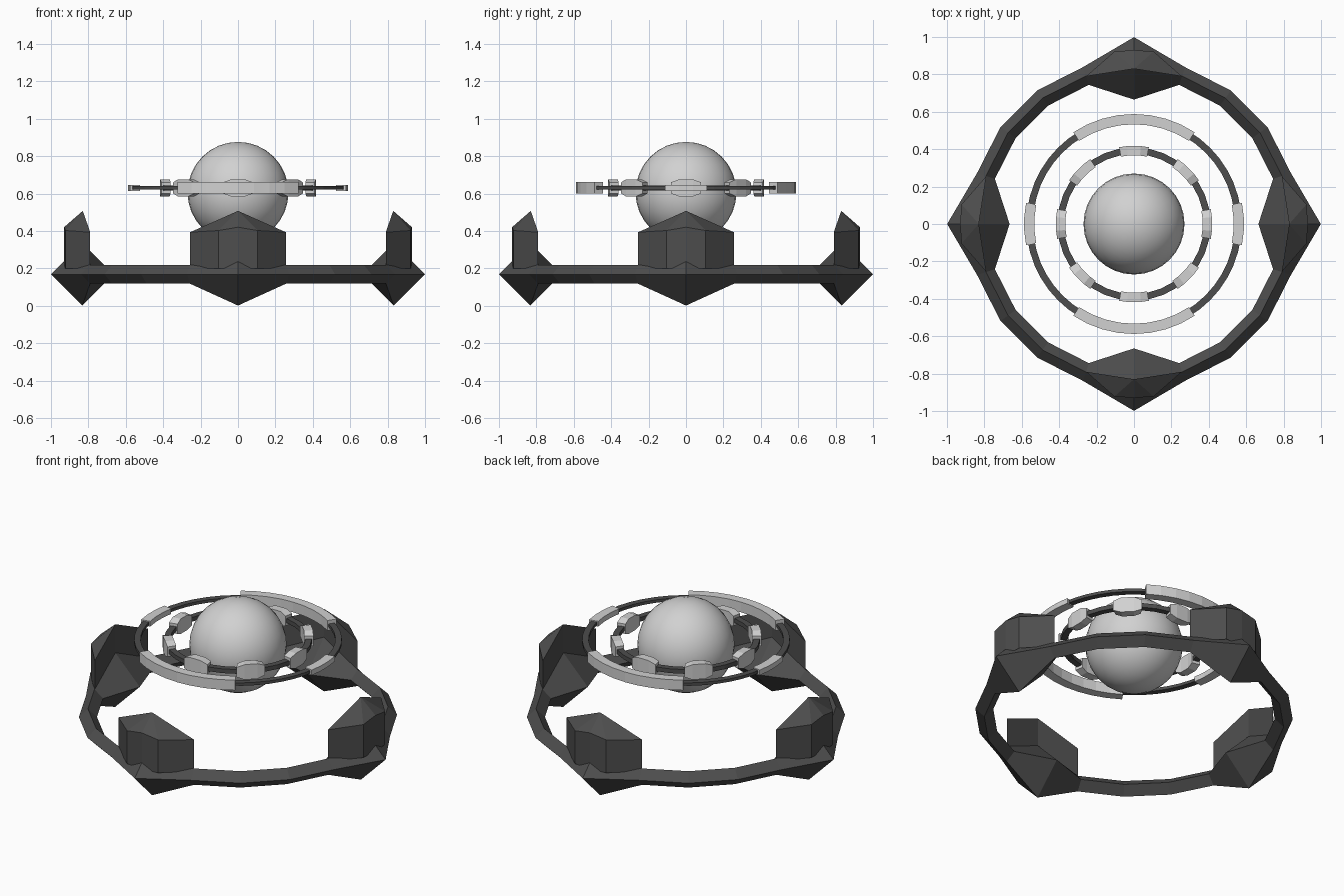
import bpy, bmesh, math
from math import cos, sin, radians, pi

cube = bpy.data.objects.get("Cube")
if cube:
    bpy.data.objects.remove(cube, do_unlink=True)


def material(name, v):
    m = bpy.data.materials.new(name)
    m.use_nodes = True
    m.diffuse_color = (v, v, v, 1)
    bsdf = next(n for n in m.node_tree.nodes if n.type == 'BSDF_PRINCIPLED')
    bsdf.inputs["Base Color"].default_value = (v, v, v, 1)
    bsdf.inputs["Roughness"].default_value = 0.6
    return m


DARK = material("dark grey", 0.075)
LIGHT = material("light grey", 0.64)


def finish(name, bm, mat):
    bmesh.ops.recalc_face_normals(bm, faces=bm.faces[:])
    me = bpy.data.meshes.new(name)
    bm.to_mesh(me)
    bm.free()
    me.materials.append(mat)
    ob = bpy.data.objects.new(name, me)
    bpy.context.collection.objects.link(ob)
    return ob


def sweep(name, sections, mat, closed=False):
    """Sweep a loop of (radius, z) points around z; sections = [(angle, loop)]."""
    bm = bmesh.new()
    rows = [[bm.verts.new((r * cos(a), r * sin(a), z)) for r, z in loop]
            for a, loop in sections]
    n = len(rows[0])
    for i in range(len(rows) if closed else len(rows) - 1):
        p, q = rows[i], rows[(i + 1) % len(rows)]
        for k in range(n):
            bm.faces.new((p[k], p[(k + 1) % n], q[(k + 1) % n], q[k]))
    if not closed:
        bm.faces.new(rows[0])
        bm.faces.new(rows[-1])
    return finish(name, bm, mat)


def box(r0, r1, z, h):
    return [(r0, z - h), (r1, z - h), (r1, z + h), (r0, z + h)]


# Base ring: diamond section, swollen at the four cardinal points
R, ZB = 0.832, 0.168
base = []
for i in range(20):
    s = 0.167 if i % 5 == 0 else 0.05
    base.append((i * pi / 10, [(R + s, ZB), (R, ZB + s), (R - s, ZB), (R, ZB - s)]))
sweep("base_ring", base, DARK, closed=True)

# Four upright horns rising from the swollen points
PLAN = [(0.0, 0.83, 0.507), (0.256, 0.79, 0.393), (0.105, 0.922, 0.402),
        (0.0, 0.93, 0.42), (-0.105, 0.922, 0.402), (-0.256, 0.79, 0.393)]
FOOT = [0.30, 0.20, 0.20, 0.20, 0.20, 0.20]
for i, side in enumerate(("front", "left", "back", "right")):
    bm = bmesh.new()
    a = i * pi / 2
    c, s = cos(a), sin(a)
    top, low = [], []
    for (x, y, z), f in zip(PLAN, FOOT):
        px, py = x * c + y * s, x * s - y * c
        top.append(bm.verts.new((px, py, z)))
        low.append(bm.verts.new((px, py, f)))
    for k in range(6):
        j = (k + 1) % 6
        bm.faces.new((top[k], top[j], low[j], low[k]))
    for loop in (top, low):
        for tri in ((0, 1, 2), (0, 2, 3), (0, 3, 4), (0, 4, 5)):
            bm.faces.new([loop[t] for t in tri])
    finish(side + "_horn", bm, DARK)

# Central sphere
bm = bmesh.new()
bmesh.ops.create_uvsphere(bm, u_segments=32, v_segments=16, radius=0.27)
bmesh.ops.translate(bm, verts=bm.verts[:], vec=(0, 0, 0.606))
for f in bm.faces:
    f.smooth = True
finish("core_sphere", bm, LIGHT)

# Thin dark rings
ZR = 0.63
for name, r0, r1, h, n in (("inner_ring", 0.374, 0.41, 0.013, 32),
                           ("outer_ring", 0.54, 0.576, 0.009, 48)):
    sweep(name, [(2 * pi * k / n, box(r0, r1, ZR, h)) for k in range(n)],
          DARK, closed=True)

# Eight tapered blocks on the inner ring
for i in range(8):
    sweep(f"inner_block_{i + 1}",
          [(i * pi / 4 + radians(d), box(0.367, 0.418, ZR, h))
           for d, h in ((-11, 0.03), (-5, 0.046), (5, 0.046), (11, 0.03))], LIGHT)

# Arc plates on the outer ring: long ones front and back, short ones at the sides
for name, mid, half, h, n in (("front_arc", -90, 33.5, 0.031, 8),
                              ("back_arc", 90, 33.5, 0.031, 8),
                              ("left_arc", 0, 11, 0.016, 3),
                              ("right_arc", 180, 11, 0.016, 3)):
    sweep(name, [(radians(mid - half + 2 * half * k / n), box(0.533, 0.588, ZR, h))
                 for k in range(n + 1)], LIGHT)
